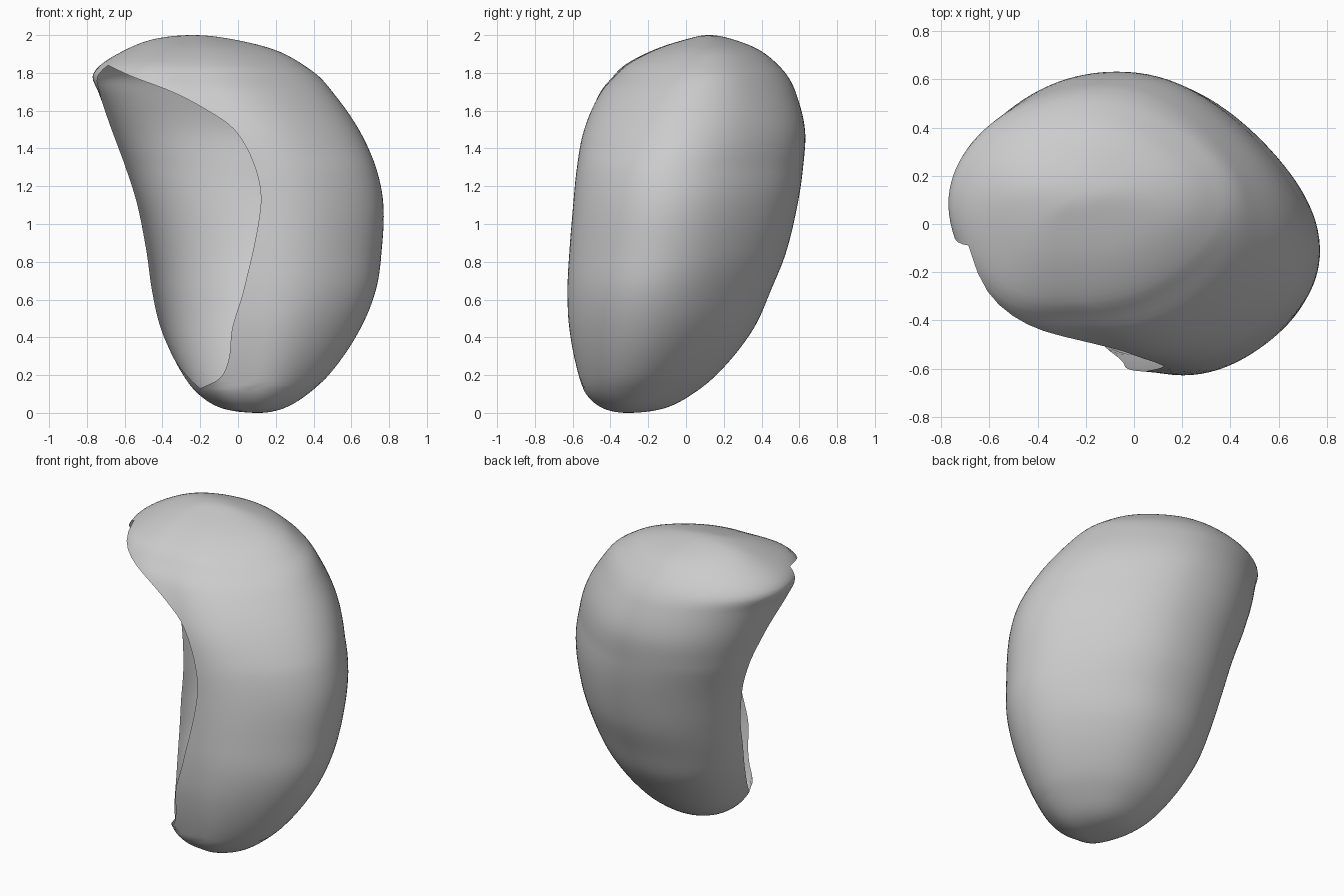
import bpy
import bmesh
import math

if "Cube" in bpy.data.objects:
    bpy.data.objects.remove(bpy.data.objects["Cube"], do_unlink=True)

ARC_STEPS = 80

# Outline of the shell: height, left, right, front and back extents
OUTLINE = [
    (0, .11, .11, -.31, -.31),
    (.02, -.07, .23, -.43, -.13),
    (.1, -.21, .37, -.53, .035),
    (.2, -.29, .48, -.57, .16),
    (.45, -.41, .65, -.62, .36),
    (.65, -.46, .73, -.63, .45),
    (.85, -.49, .76, -.62, .53),
    (1.1, -.54, .77, -.6, .59),
    (1.3, -.6, .73, -.58, .62),
    (1.5, -.67, .64, -.54, .63),
    (1.7, -.74, .5, -.45, .58),
    (1.78, -.77, .43, -.38, .54),
    (1.84, -.73, .35, -.32, .49),
    (1.92, -.6, .2, -.17, .39),
    (1.98, -.44, -.04, .01, .24),
    (2, -.24, -.24, .12, .12),
]

# Opening: height, x of the right lip, turn of the left lip past due left
OPENING = [
    (.13, -.2, .5),
    (.18, -.1, .35),
    (.28, -.05, .12),
    (.45, -.03, -.05),
    (.65, .03, -.12),
    (1.1, .12, -.15),
    (1.3, .09, -.12),
    (1.5, -.02, -.05),
    (1.6, -.16, .03),
    (1.7, -.35, .17),
    (1.78, -.56, .3),
    (1.84, -.69, .4),
]


def clamp(value, low, high):
    return max(low, min(high, value))


def key(z):
    """Latitude of a height, so that the ends round off evenly."""
    return math.acos(clamp(1 - z, -1, 1))


def interpolate(table, k):
    """Smooth value of every column of the table at latitude k."""
    keys = [key(row[0]) for row in table]
    last = len(table) - 1
    k = clamp(k, keys[0], keys[last])
    i = next(n for n in range(last) if k <= keys[n + 1])
    span = keys[i + 1] - keys[i]
    t = (k - keys[i]) / span

    def slope(n, column):
        a, b = max(n - 1, 0), min(n + 1, last)
        return (table[b][column] - table[a][column]) / (keys[b] - keys[a])

    values = []
    for c in range(1, len(table[0])):
        p, q = table[i][c], table[i + 1][c]
        m, n = slope(i, c) * span, slope(i + 1, c) * span
        values.append(p + t * (m + t * (3 * (q - p) - 2 * m - n
                                        + t * (2 * (p - q) + m + n))))
    return values


def latitudes():
    """Even steps, with a ring exactly at each end of the opening."""
    stops = [0, key(OPENING[0][0]), key(OPENING[-1][0]), math.pi]
    for low, high, count in zip(stops, stops[1:], (14, 60, 16)):
        for i in range(count):
            yield low + (high - low) * i / count
    yield math.pi


def ring_points(k):
    """Slanted ellipse arc from the right lip round the back to the left lip."""
    z = 1 - math.cos(k)
    left, right, front, back = interpolate(OUTLINE, k)
    lip, turn = interpolate(OPENING, k)
    cx, cy = (left + right) / 2, (front + back) / 2
    a, half = max((right - left) / 2, 0), max((back - front) / 2, 0)
    slant = -.15 * clamp((1.8 - z) / .5, 0, 1)
    b = math.sqrt(max(half ** 2 - (slant * a) ** 2, 0))

    end = math.pi + turn
    start = end - math.tau
    if key(OPENING[0][0]) + .001 < k < key(OPENING[-1][0]) - .001:
        start = max(start, -math.acos(clamp((lip - cx) / a, -1, 1)))

    for i in range(ARC_STEPS + 1):
        angle = start + (end - start) * i / ARC_STEPS
        c, s = math.cos(angle), math.sin(angle)
        diagonal = math.sin(2 * angle) ** 2
        # flatter diagonals on the right side, a fuller one beside the opening
        flat = 1 - .055 * diagonal if c > 0 else 1
        full = 1 + .2 * diagonal if c < 0 and s < 0 else 1
        dx = a * flat * c
        yield cx + dx, cy + b * flat * full * s + slant * dx, z


# Shell surface, skinned between neighbouring rings
bm = bmesh.new()
rings = [[bm.verts.new(p) for p in ring_points(k)] for k in latitudes()]
for low, high in zip(rings, rings[1:]):
    for i in range(ARC_STEPS):
        bm.faces.new((low[i], low[i + 1], high[i + 1], high[i]))
bmesh.ops.remove_doubles(bm, verts=bm.verts, dist=.0005)
bmesh.ops.dissolve_degenerate(bm, edges=bm.edges, dist=.0001)
mesh = bpy.data.meshes.new("open_shell")
bm.to_mesh(mesh)
bm.free()

shell = bpy.data.objects.new("open_shell", mesh)
bpy.context.collection.objects.link(shell)

# Plain grey surface
grey = bpy.data.materials.new("plain_grey")
grey.use_nodes = True
grey.diffuse_color = (.6, .6, .6, 1)
grey.node_tree.nodes["Principled BSDF"].inputs["Base Color"].default_value = grey.diffuse_color
mesh.materials.append(grey)

bpy.ops.object.select_all(action="DESELECT")
shell.select_set(True)
bpy.context.view_layer.objects.active = shell
bpy.ops.object.shade_smooth_by_angle(angle=math.radians(40))
